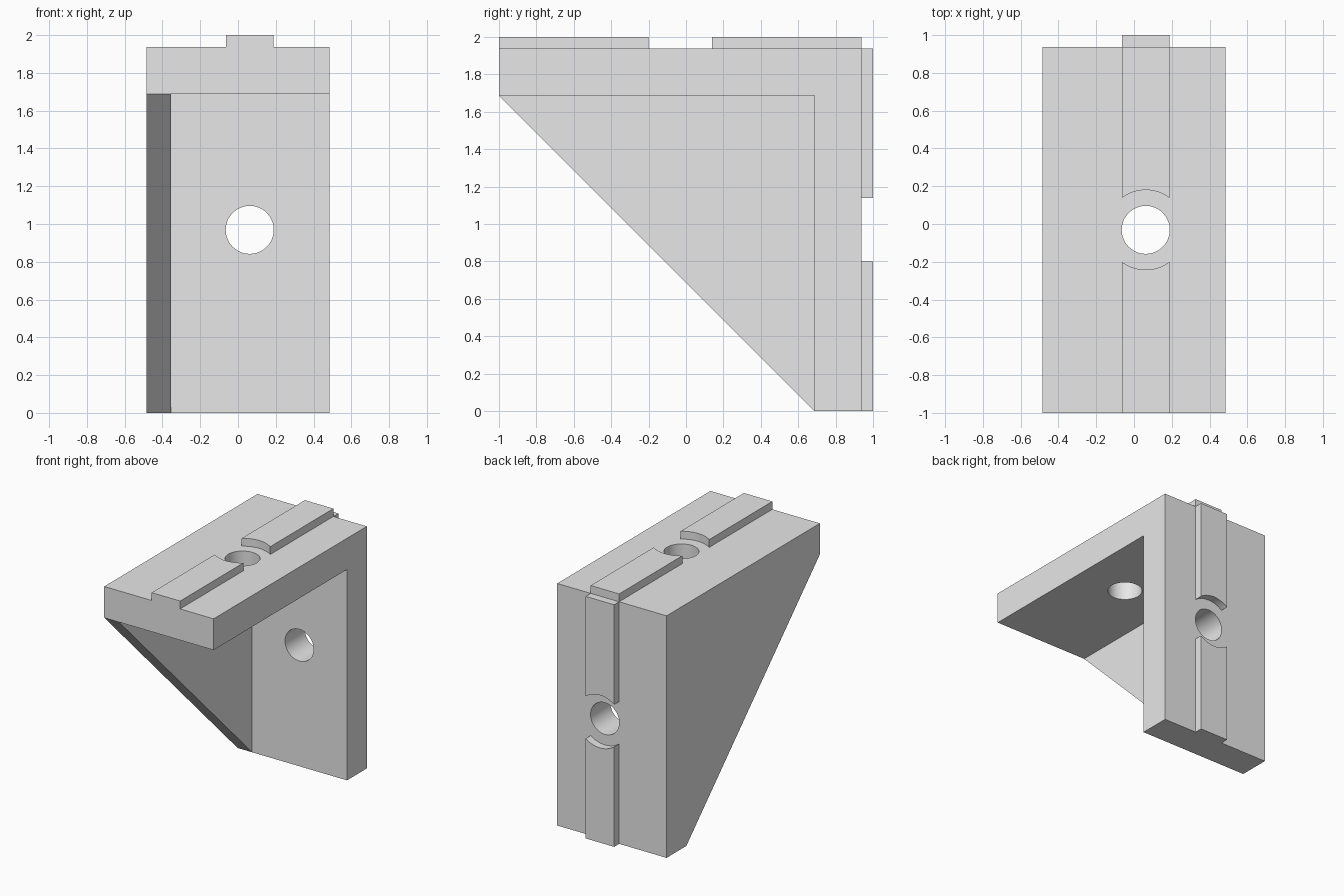
import bpy
import bmesh
import math
from mathutils import Matrix, Vector

if "Cube" in bpy.data.objects:
    bpy.data.objects.remove(bpy.data.objects["Cube"])

HALF_W = 0.484                    # half the bracket width
TOP, BACK = 1.937, 0.937          # outer plate faces
UNDER, INNER = 1.687, 0.687       # inner plate faces
RAIL_X, RAIL_HALF = 0.062, 0.126  # off-centre key rail
HOLE_R, RELIEF_R = 0.127, 0.211
HOLE_Y, HOLE_Z = -0.031, 0.969

grey = bpy.data.materials.new("plain grey")
grey.use_nodes = True
grey.diffuse_color = (0.8, 0.8, 0.8, 1)
grey.node_tree.nodes["Principled BSDF"].inputs["Base Color"].default_value = (0.8, 0.8, 0.8, 1)


def finish(name, bm):
    bmesh.ops.recalc_face_normals(bm, faces=bm.faces)
    mesh = bpy.data.meshes.new(name)
    bm.to_mesh(mesh)
    bm.free()
    mesh.materials.append(grey)
    obj = bpy.data.objects.new(name, mesh)
    bpy.context.collection.objects.link(obj)
    return obj


def prism(name, profile, x0, x1):
    """Extrude a (y, z) outline along x."""
    bm = bmesh.new()
    face = bm.faces.new([bm.verts.new((x0, y, z)) for y, z in profile])
    ext = bmesh.ops.extrude_face_region(bm, geom=[face])
    verts = [v for v in ext["geom"] if isinstance(v, bmesh.types.BMVert)]
    bmesh.ops.translate(bm, verts=verts, vec=(x1 - x0, 0, 0))
    return finish(name, bm)


def box(name, x0, x1, y0, y1, z0, z1):
    return prism(name, [(y0, z0), (y1, z0), (y1, z1), (y0, z1)], x0, x1)


def cylinder(name, center, radius, depth, along_y):
    bm = bmesh.new()
    turn = Matrix.Rotation(math.radians(90 if along_y else 0), 4, "X")
    bmesh.ops.create_cone(bm, cap_ends=True, segments=64, radius1=radius, radius2=radius,
                          depth=depth, matrix=Matrix.Translation(Vector(center)) @ turn)
    return finish(name, bm)


def cut(obj, cutter):
    cutter.hide_render = True
    mod = obj.modifiers.new("cut", "BOOLEAN")
    mod.operation = "DIFFERENCE"
    mod.solver = "EXACT"
    mod.object = cutter
    bpy.ops.object.select_all(action="DESELECT")
    bpy.context.view_layer.objects.active = obj
    obj.select_set(True)
    bpy.ops.object.modifier_apply(modifier=mod.name)
    bpy.data.objects.remove(cutter)


# Angle bracket: side outline, pocketed to leave two plates and one gusset
body = prism("bracket_body", [(-1, TOP), (BACK, TOP), (BACK, 0), (INNER, 0), (-1, UNDER)],
             -HALF_W, HALF_W)
cut(body, box("pocket", -0.355, 0.7, -1.2, INNER, -0.2, UNDER))

# Bolt holes through both plates
cut(body, cylinder("top_hole", (RAIL_X, HOLE_Y, 1.8), HOLE_R, 0.6, False))
cut(body, cylinder("back_hole", (RAIL_X, 0.8, HOLE_Z), HOLE_R, 0.6, True))

# Key rails on the outer faces, interrupted by round reliefs at the holes
x0, x1 = RAIL_X - RAIL_HALF, RAIL_X + RAIL_HALF
top_rail = box("top_rail", x0, x1, -1, BACK, TOP, 2)
cut(top_rail, cylinder("top_relief", (RAIL_X, HOLE_Y, 1.97), RELIEF_R, 0.4, False))
back_rail = box("back_rail", x0, x1, BACK, 1, 0, TOP)
cut(back_rail, cylinder("back_relief", (RAIL_X, 0.97, HOLE_Z), RELIEF_R, 0.4, True))

# Smooth bores, crisp edges
for part in (body, top_rail, back_rail):
    bpy.ops.object.select_all(action="DESELECT")
    bpy.context.view_layer.objects.active = part
    part.select_set(True)
    bpy.ops.object.shade_smooth_by_angle(angle=math.radians(30))
